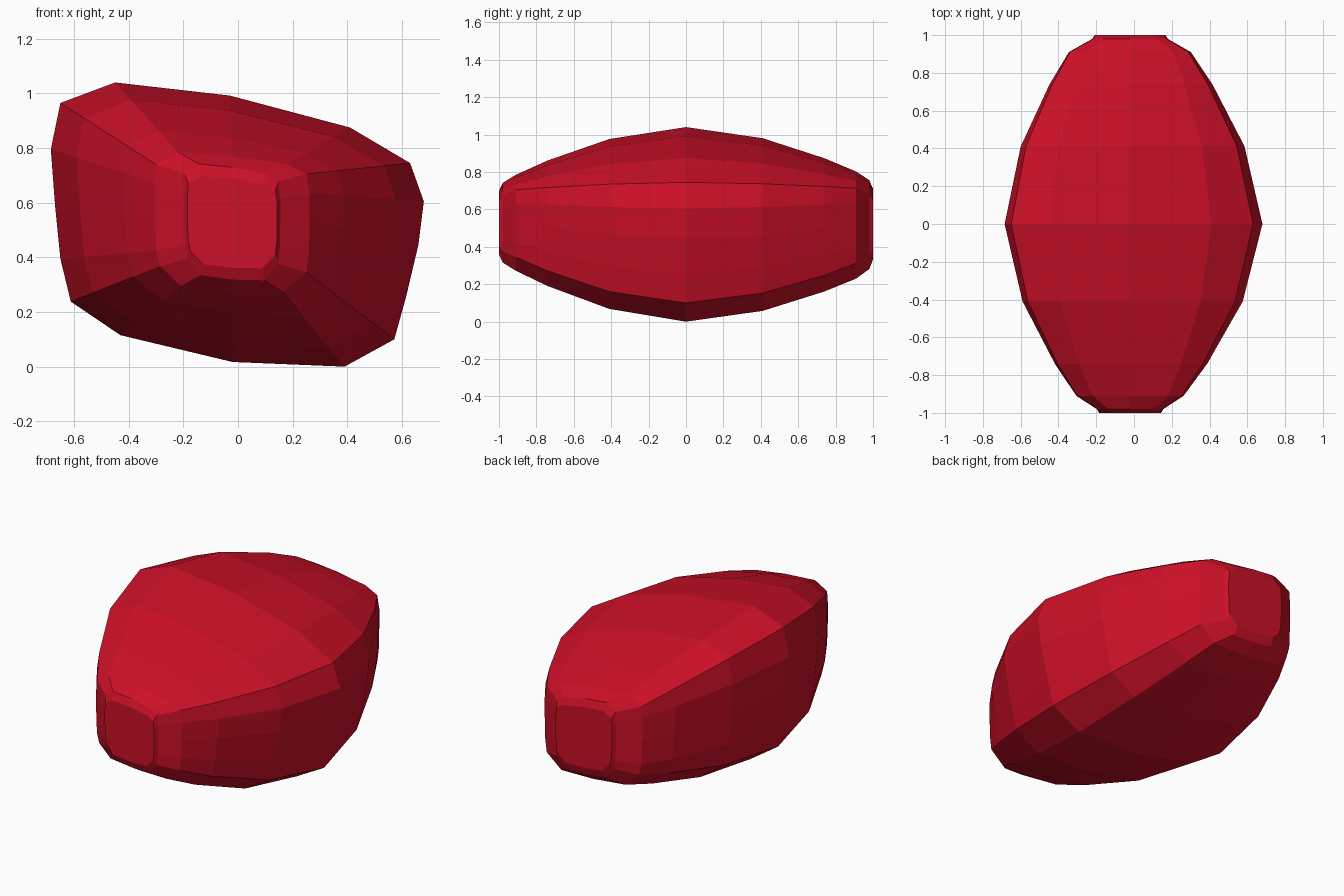
import bpy, bmesh

if "Cube" in bpy.data.objects:
    bpy.data.objects.remove(bpy.data.objects["Cube"])

# Cross-section at the middle (x, z), clockwise from the upper left
MID = [(-.45, 1.045), (-.03, .997), (.41, .88), (.63, .75), (.68, .61), (.66, .45),
       (.615, .26), (.572, .105), (.39, .005), (-.02, .022), (-.43, .12), (-.612, .243),
       (-.65, .40), (-.67, .60), (-.685, .80), (-.65, .97)]
# Matching cross-section close to the front tip
END = [(-.22, .79), (-.02, .775), (.18, .745), (.25, .71), (.262, .64), (.262, .54),
       (.26, .43), (.25, .35), (.165, .277), (-.02, .28), (-.21, .30), (-.285, .373),
       (-.30, .43), (-.305, .56), (-.305, .68), (-.30, .745)]
CX, CZ = -.02, .535


def scaled(profile, sx, sz, dz=0):
    return [(CX + (x - CX) * sx, CZ + dz + (z - CZ) * sz) for x, z in profile]


def blend(a, b, t):
    return [(p[0] + (q[0] - p[0]) * t, p[1] + (q[1] - p[1]) * t) for p, q in zip(a, b)]


def half(end, side):
    # stations from just off the middle out to the tip
    rings = [(side * y, blend(MID, end, t)) for y, t in ((.41, .25), (.74, .70), (.91, 1))]
    rings.append((side * .98, scaled(end, .62, .83)))
    rings.append((side * 1.0, scaled(end, .58, .66)))
    return rings


# Faceted pod body, lofted front to back
front = half(END, -1)
back = half(scaled(END, 1.14, 1.115, -.012), 1)
stations = front[::-1] + [(0, MID)] + back

bm = bmesh.new()
loops = [[bm.verts.new((x, y, z)) for x, z in prof] for y, prof in stations]
n = len(MID)
for a, b in zip(loops, loops[1:]):
    for i in range(n):
        j = (i + 1) % n
        bm.faces.new((a[i], a[j], b[j], b[i]))
bm.faces.new(loops[0])
bm.faces.new(loops[-1])
bmesh.ops.recalc_face_normals(bm, faces=bm.faces[:])
low = min(v.co.z for v in bm.verts)
bmesh.ops.translate(bm, verts=bm.verts[:], vec=(0, 0, -low))

mesh = bpy.data.meshes.new("pod_body")
bm.to_mesh(mesh)
bm.free()
body = bpy.data.objects.new("pod_body", mesh)
bpy.context.collection.objects.link(body)

red = bpy.data.materials.new("red")
red.diffuse_color = (.6, .005, .02, 1)
red.use_nodes = True
red.node_tree.nodes["Principled BSDF"].inputs["Base Color"].default_value = red.diffuse_color
mesh.materials.append(red)
